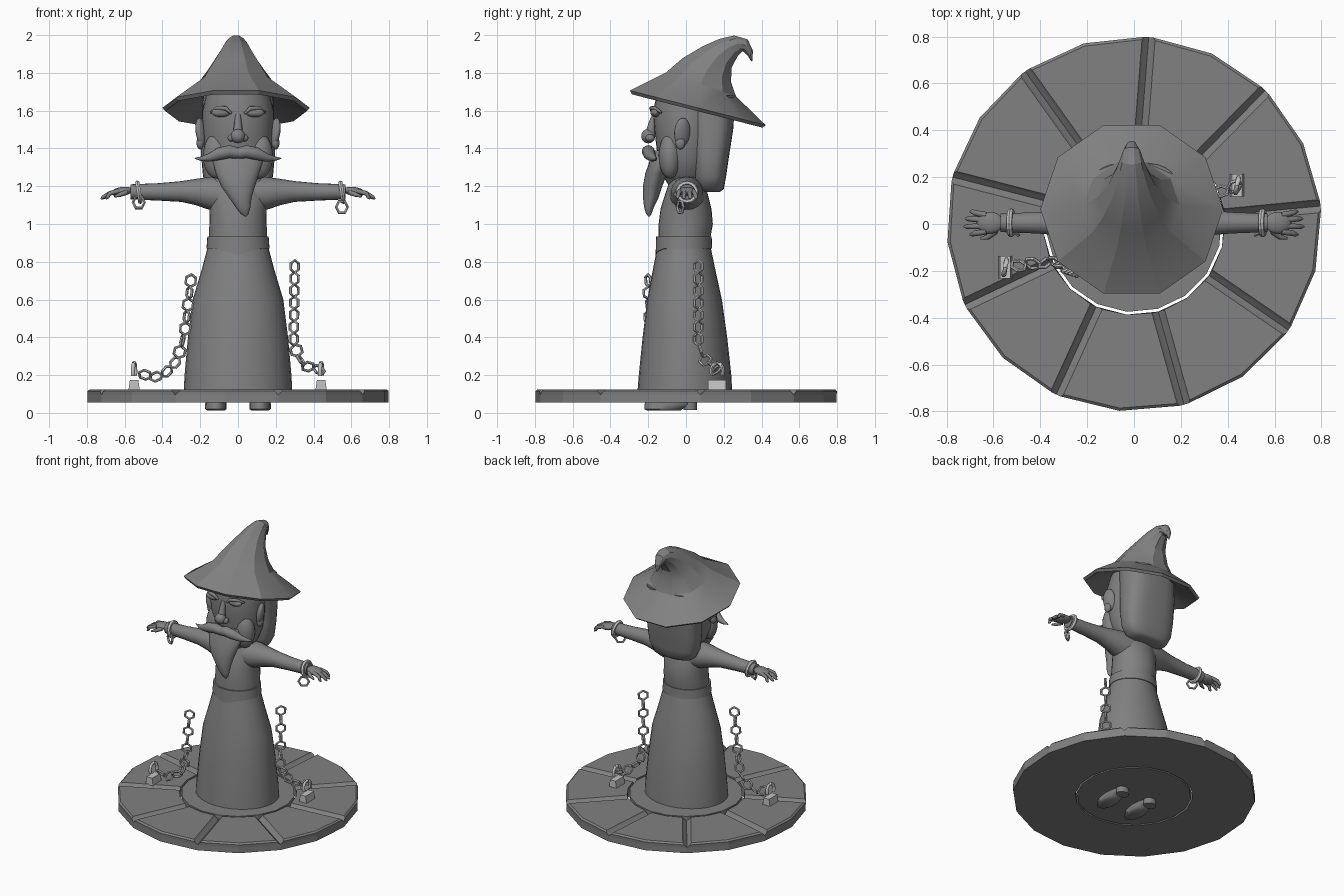
import bpy, bmesh, math
from mathutils import Vector, Matrix
from math import sin, cos, pi, radians

if "Cube" in bpy.data.objects:
    bpy.data.objects.remove(bpy.data.objects["Cube"])


def material(name, c):
    m = bpy.data.materials.new(name)
    m.use_nodes = True
    m.diffuse_color = (c, c, c, 1)
    m.node_tree.nodes["Principled BSDF"].inputs["Base Color"].default_value = (c, c, c, 1)
    return m


GREY = material("clay grey", 0.22)
METAL = material("pale metal", 0.55)


def finish(obj, name, mat, smooth):
    obj.name = name
    obj.data.materials.append(mat)
    if smooth:
        bpy.ops.object.select_all(action="DESELECT")
        obj.select_set(True)
        bpy.context.view_layer.objects.active = obj
        bpy.ops.object.shade_smooth_by_angle(angle=radians(smooth))
    return obj


def loft(name, rings, mat=GREY, smooth=50):
    """Skin a list of equal point rings and cap both ends."""
    bm = bmesh.new()
    loops = [[bm.verts.new(p) for p in r] for r in rings]
    n = len(loops[0])
    for a, b in zip(loops, loops[1:]):
        for i in range(n):
            j = (i + 1) % n
            bm.faces.new((a[i], a[j], b[j], b[i]))
    bm.faces.new(loops[0][::-1])
    bm.faces.new(loops[-1])
    bmesh.ops.recalc_face_normals(bm, faces=bm.faces)
    me = bpy.data.meshes.new(name)
    bm.to_mesh(me)
    bm.free()
    obj = bpy.data.objects.new(name, me)
    bpy.context.collection.objects.link(obj)
    return finish(obj, name, mat, smooth)


def oval(z, half_x, front, back, x=0, n=28, power=1.0):
    """Horizontal ring; power below one makes it boxier."""
    sq = lambda v: math.copysign(abs(v) ** power, v)
    mid, half = (front + back) / 2, (back - front) / 2
    return [Vector((x + half_x * sq(cos(2 * pi * i / n)), mid + half * sq(sin(2 * pi * i / n)), z))
            for i in range(n)]


def tube(name, pts, mat=GREY, n=14, flat=1.0):
    """Tapered tube along (x, y, z, radius) points; flat squashes its depth."""
    rings = []
    for i, p in enumerate(pts):
        a, b = pts[max(i - 1, 0)], pts[min(i + 1, len(pts) - 1)]
        d = (Vector(b[:3]) - Vector(a[:3])).normalized()
        u = d.cross(Vector((0, 1, 0))).normalized()
        v = d.cross(u) * flat
        rings.append([Vector(p[:3]) + p[3] * (u * cos(t) + v * sin(t))
                      for t in (2 * pi * k / n for k in range(n))])
    return loft(name, rings, mat, 60)


def blob(name, loc, size, rot=(0, 0, 0)):
    bpy.ops.mesh.primitive_uv_sphere_add(segments=20, ring_count=12, location=loc, rotation=rot)
    bpy.context.object.scale = size
    return finish(bpy.context.object, name, GREY, 60)


def link(name, loc, rot, major=0.033, minor=0.008, sides=6):
    bpy.ops.mesh.primitive_torus_add(major_segments=sides, minor_segments=6, major_radius=major,
                                     minor_radius=minor, location=loc, rotation=rot)
    return finish(bpy.context.object, name, METAL, 0)


# Round platform: nine chamfered slabs around a separate centre disc
def polar(r, deg, z, shift=0):
    a = radians(deg) + shift / r
    return Vector((r * cos(a), r * sin(a), z))


def slab_ring(start, z, inset, chamfer):
    outer = [polar(0.8 - chamfer, start + d, z, s * inset) for d, s in ((0, 1), (20, 0), (40, -1))]
    inner = [polar(0.388, start + d, z, s * inset) for d, s in ((40, -1), (20, 0), (0, 1))]
    return outer + inner


for k in range(9):
    a = 5.5 + 40 * k
    loft("platform_slab", [slab_ring(a, 0.055, 0, 0), slab_ring(a, 0.095, 0, 0),
                           slab_ring(a, 0.115, 0.02, 0), slab_ring(a, 0.125, 0.028, 0.012)], smooth=0)
loft("platform_centre", [[polar(0.376, 5.5 + 20 * i, z) for i in range(18)]
                         for z in (0.055, 0.125)], smooth=0)

# Robe, belt, torso
loft("robe_skirt", [oval(*r) for r in (
    (0.1, 0.288, -0.258, 0.245), (0.2, 0.283, -0.25, 0.24), (0.4, 0.265, -0.23, 0.218),
    (0.6, 0.24, -0.205, 0.19), (0.76, 0.192, -0.175, 0.155), (0.88, 0.16, -0.152, 0.13))])
belt = [oval(z, h, f, b, n=40) for z, h, f, b in (
    (0.87, 0.155, -0.15, 0.125), (0.87, 0.167, -0.161, 0.138),
    (0.935, 0.162, -0.158, 0.136), (0.935, 0.15, -0.145, 0.125))]
for p in belt[0] + belt[1]:
    if p.y < 0:
        p.z -= 0.032 * max(0, 1 - abs(p.x) / 0.12)
loft("belt", belt, smooth=40)
loft("torso", [oval(*r) for r in (
    (0.92, 0.153, -0.147, 0.128), (1.0, 0.152, -0.145, 0.142), (1.08, 0.15, -0.135, 0.135),
    (1.16, 0.16, -0.11, 0.115), (1.23, 0.145, -0.085, 0.09), (1.3, 0.08, -0.06, 0.06))])

for s, side in ((1, "left"), (-1, "right")):
    # Arm and hand
    tube(side + "_arm", [(s * x, 0.005, z, r) for x, z, r in (
        (0.08, 1.155, 0.095), (0.16, 1.165, 0.085), (0.22, 1.17, 0.07), (0.3, 1.172, 0.055),
        (0.42, 1.17, 0.046), (0.57, 1.17, 0.04))], n=18)
    blob(side + "_palm", (s * 0.615, 0.005, 1.172), (0.058, 0.047, 0.024), (0, s * 0.15, 0))
    for y, tip in ((-0.032, 0.7), (-0.008, 0.725), (0.016, 0.72), (0.038, 0.7)):
        tube(side + "_finger", [(s * 0.63, y, 1.175, 0.013), (s * 0.68, y * 1.25, 1.162, 0.012),
                                (s * (tip - 0.01), y * 1.4, 1.142, 0.01),
                                (s * tip, y * 1.4, 1.132, 0.004)], n=8)
    tube(side + "_thumb", [(s * 0.59, -0.03, 1.168, 0.014), (s * 0.625, -0.056, 1.155, 0.012),
                           (s * 0.655, -0.062, 1.145, 0.005)], n=8)
    # Wrist shackle with a hanging link
    wx = 0.55 if s > 0 else 0.525
    cuff = link(side + "_shackle", (s * wx, 0.005, 1.168), (0, pi / 2 - 0.15, 0), 0.05, 0.013, 14)
    link(side + "_shackle_link", (s * wx, -0.03, 1.09 if s > 0 else 1.115), (pi / 2, 0, s * 0.5), 0.035)
    # Shoe with sole and heel, poking out below
    loft(side + "_shoe", [oval(z, h, f, b, s * 0.117, 16) for z, h, f, b in (
        (0.012, 0.045, -0.205, -0.03), (0.02, 0.057, -0.22, -0.02), (0.045, 0.057, -0.22, 0.05),
        (0.1, 0.05, -0.2, 0.05), (0.14, 0.035, -0.15, 0.04))])
    loft(side + "_heel", [oval(z, 0.045, -0.015, 0.06, s * 0.117, 14) for z in (0.015, 0.07)])
    # Ear, cheek, closed eye and brow
    blob(side + "_ear", (s * 0.195, -0.02, 1.485), (0.025, 0.045, 0.077), (0, s * 0.15, s * 0.4))
    blob(side + "_earlobe", (s * 0.2, -0.03, 1.43), (0.02, 0.026, 0.035))
    blob(side + "_cheek", (s * 0.115, -0.085, 1.36), (0.07, 0.06, 0.12))
    blob(side + "_eyelid", (s * 0.09, -0.163, 1.59), (0.05, 0.025, 0.024))
    tube(side + "_brow", [(s * 0.035, -0.178, 1.585, 0.006), (s * 0.065, -0.183, 1.612, 0.012),
                          (s * 0.11, -0.168, 1.614, 0.012), (s * 0.145, -0.13, 1.59, 0.005)], n=8)
    blob(side + "_nostril", (s * 0.034, -0.19, 1.455), (0.021, 0.024, 0.02))
    # Moustache half
    tube(side + "_moustache", [(s * x, y, z, r) for x, y, z, r in (
        (0, -0.195, 1.375, 0.03), (0.045, -0.2, 1.383, 0.034), (0.1, -0.195, 1.372, 0.033),
        (0.15, -0.18, 1.352, 0.022), (0.195, -0.165, 1.345, 0.012), (0.23, -0.155, 1.348, 0.002))])

# Head, hair, nose, beard
loft("head", [oval(*r) for r in (
    (1.2, 0.08, -0.09, 0.08), (1.26, 0.14, -0.125, 0.12), (1.35, 0.175, -0.15, 0.15),
    (1.48, 0.188, -0.165, 0.17), (1.6, 0.188, -0.175, 0.18), (1.7, 0.165, -0.15, 0.17))])
loft("back_hair", [oval(*r, power=0.7) for r in (
    (1.17, 0.09, 0.08, 0.18), (1.185, 0.15, 0.055, 0.2), (1.25, 0.185, 0.04, 0.212),
    (1.36, 0.195, 0.03, 0.228), (1.5, 0.195, 0.02, 0.25), (1.68, 0.185, 0.0, 0.262))])
blob("nose", (0, -0.2, 1.465), (0.038, 0.037, 0.038))
tube("nose_bridge", [(0, -0.165, 1.58, 0.014), (0, -0.18, 1.53, 0.02), (0, -0.19, 1.47, 0.028)])
loft("beard", [oval(*r) for r in (
    (1.39, 0.1, -0.175, -0.08, 0), (1.34, 0.135, -0.19, -0.08, 0), (1.27, 0.115, -0.215, -0.1, -0.003),
    (1.2, 0.09, -0.228, -0.125, 0), (1.14, 0.06, -0.228, -0.145, 0.012),
    (1.09, 0.04, -0.222, -0.17, 0.026), (1.055, 0.022, -0.212, -0.182, 0.035),
    (1.04, 0.005, -0.2, -0.19, 0.04))])


# Ten-sided crooked hat: (centre y, centre z, radius, backward tilt)
def hat_ring(y, z, r, tilt, x=-0.01):
    turn = Matrix.Rotation(radians(-tilt), 3, "X")
    return [Vector((x, y, z)) + turn @ Vector((r * cos(i * pi / 5), r * sin(i * pi / 5), 0))
            for i in range(10)]


loft("hat", [hat_ring(*r) for r in (
    (0.065, 1.68, 0.2, 15), (0.06, 1.598, 0.375, 14.3), (0.0625, 1.615, 0.39, 14.3),
    (0.08, 1.74, 0.205, 19), (0.11, 1.815, 0.15, 26), (0.165, 1.885, 0.1, 36),
    (0.225, 1.935, 0.07, 42), (0.275, 1.955, 0.05, 65), (0.315, 1.945, 0.036, 110),
    (0.34, 1.905, 0.02, 140), (0.348, 1.862, 0.003, 160))], smooth=22)


# Hanging chains with ground anchors
def chain(name, path, pitch=0.064):
    pts, left, count = [Vector(p) for p in path], 0.0, 0
    for a, b in zip(pts, pts[1:]):
        d = b - a
        while left < d.length:
            turn = d.to_track_quat("X", "Z") @ Matrix.Rotation(
                radians(45 + 90 * (count % 2)), 4, "X").to_quaternion()
            link(name + "_link", a + d.normalized() * left, turn.to_euler())
            left += pitch
            count += 1
        left -= d.length


def anchor(name, x, y):
    loft(name + "_anchor_base", [[Vector((x + i * w, y + j * 0.048, z)) for i, j in
         ((-1, -1), (1, -1), (1, 1), (-1, 1))] for z, w in ((0.12, 0.03), (0.175, 0.022))], METAL, 0)
    tube(name + "_anchor_loop", [(x + 0.006 * cos(t), y + 0.032 * cos(t), 0.22 + 0.045 * sin(t), 0.011)
         for t in (pi * k / 6 - 0.5 for k in range(9))], METAL, 6)


chain("left_chain", [(0.3, 0.065, 0.775), (0.295, 0.065, 0.38), (0.32, 0.09, 0.29),
                     (0.37, 0.14, 0.245), (0.44, 0.165, 0.225)])
anchor("left", 0.44, 0.165)
chain("right_chain", [(-0.25, -0.2, 0.7), (-0.28, -0.19, 0.44), (-0.32, -0.165, 0.28),
                      (-0.38, -0.165, 0.215), (-0.45, -0.17, 0.185), (-0.54, -0.185, 0.22)])
anchor("right", -0.55, -0.185)
